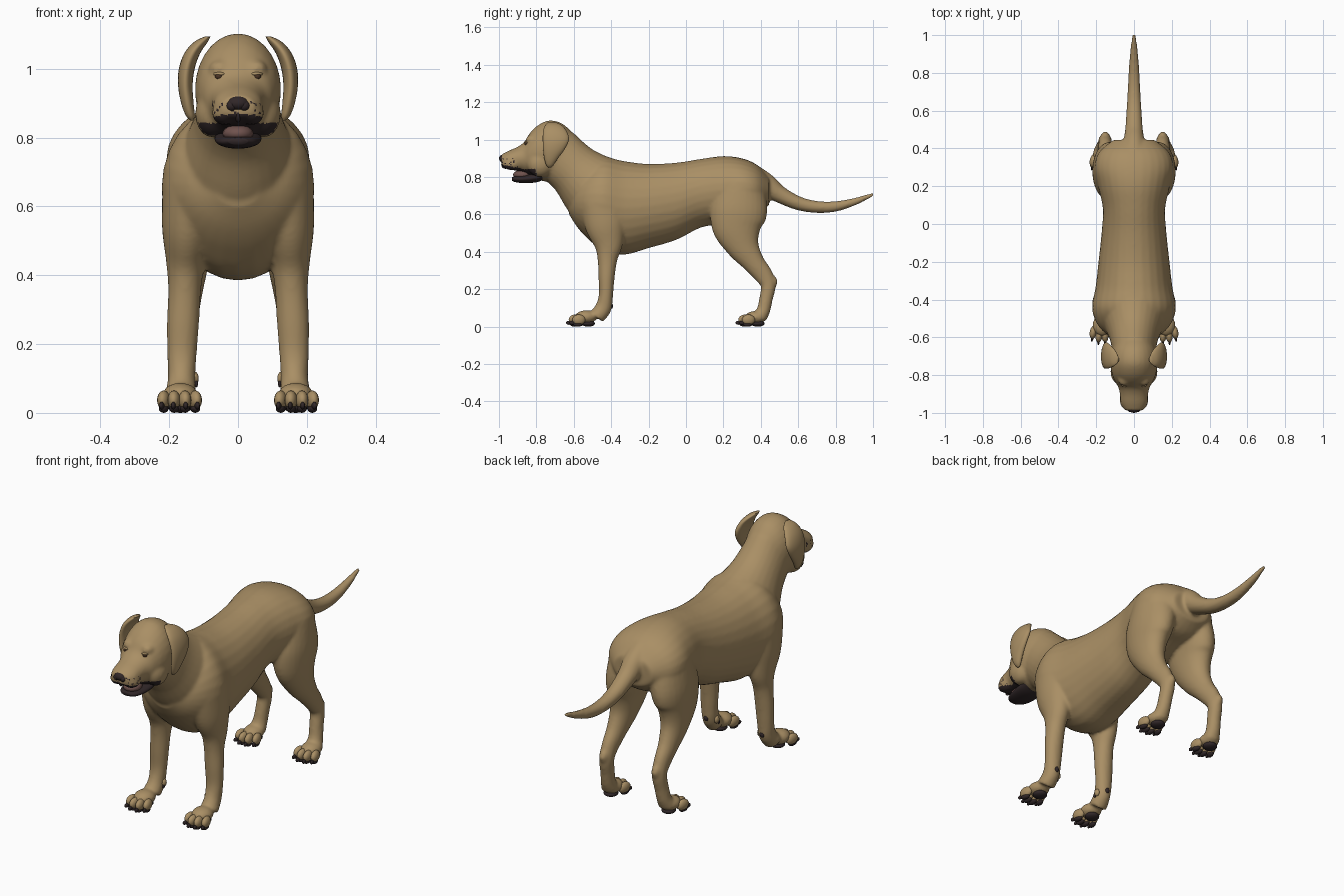
import bpy, bmesh, math, random
from mathutils import Vector, Matrix

random.seed(4)


def material(name, rgb):
    m = bpy.data.materials.new(name)
    m.diffuse_color = (*rgb, 1)
    return m


TAN = material("tan coat", (0.40, 0.275, 0.13))
DARK = material("dark skin", (0.03, 0.02, 0.021))
PINK = material("mouth pink", (0.16, 0.085, 0.075))
EYE = material("eye brown", (0.07, 0.035, 0.018))


def spline(rows, steps=5):
    """Catmull-Rom through tuples of numbers."""
    out = []
    for i in range(len(rows) - 1):
        p = [rows[max(i - 1, 0)], rows[i], rows[i + 1], rows[min(i + 2, len(rows) - 1)]]
        for s in range(steps):
            t = s / steps
            out.append([0.5 * (2 * b + (c - a) * t + (2 * a - 5 * b + 4 * c - d) * t * t
                               + (3 * b - a - 3 * c + d) * t ** 3) for a, b, c, d in zip(*p)])
    return out + [list(rows[-1])]


def loft(bm, rows, side=1, axis=None, n=28):
    """Elliptical tube; rows are (x, y, z, half width in x, half depth)."""
    rows = spline(rows)
    pts = [Vector((side * r[0], r[1], r[2])) for r in rows]
    rings = []
    for i, r in enumerate(rows):
        t = axis or (pts[min(i + 1, len(pts) - 1)] - pts[max(i - 1, 0)])
        nrm = Vector((0, -t[2], t[1])).normalized()
        rings.append([bm.verts.new(pts[i] + Vector((math.cos(k * math.tau / n) * r[3], 0, 0))
                                   + nrm * math.sin(k * math.tau / n) * r[4]) for k in range(n)])
    for a, b in zip(rings, rings[1:]):
        for k in range(n):
            bm.faces.new((a[k], a[(k + 1) % n], b[(k + 1) % n], b[k]))
    bm.faces.new(rings[0])
    bm.faces.new(rings[-1])


def stations(bm, rows):
    """Upright cross-sections; rows are (y, top, bottom, half width)."""
    loft(bm, [(0, y, (t + b) / 2, w, (t - b) / 2) for y, t, b, w in rows], axis=(0, 1, 0))


def blob(bm, loc, rad, turn=0, seg=16):
    mat = Matrix.Translation(loc) @ Matrix.Rotation(turn, 4, 'Z') @ Matrix.Diagonal((*rad, 1))
    bmesh.ops.create_uvsphere(bm, u_segments=seg, v_segments=seg // 2 + 2, radius=1, matrix=mat)


def finish(name, bm, mat):
    bmesh.ops.recalc_face_normals(bm, faces=bm.faces)
    me = bpy.data.meshes.new(name)
    bm.to_mesh(me)
    bm.free()
    me.materials.append(mat)
    for p in me.polygons:
        p.use_smooth = True
    ob = bpy.data.objects.new(name, me)
    bpy.context.collection.objects.link(ob)
    return ob


# Body: torso, neck, head, legs and tail, fused into one skin
bm = bmesh.new()
stations(bm, [(-.625, .72, .60, .07), (-.58, .80, .53, .15), (-.52, .865, .465, .20),
              (-.44, .905, .405, .222), (-.33, .885, .385, .203), (-.2, .87, .42, .188),
              (-.05, .877, .465, .172), (.08, .897, .53, .165), (.2, .912, .55, .19),
              (.3, .90, .58, .208), (.38, .865, .60, .185), (.445, .80, .65, .11)])
loft(bm, [(0, -.38, .66, .19, .22), (0, -.50, .75, .165, .188), (0, -.60, .84, .128, .147),
          (0, -.70, .93, .112, .145)])
stations(bm, [(-.60, 1.03, .84, .075), (-.66, 1.085, .80, .112), (-.73, 1.103, .775, .125),
              (-.79, 1.078, .785, .118), (-.835, 1.035, .805, .10), (-.865, .988, .82, .083),
              (-.90, .962, .832, .075), (-.95, .940, .842, .069), (-.987, .92, .862, .048)])
loft(bm, [(0, .36, .79, .075, .075), (0, .43, .755, .058, .062), (0, .5, .708, .047, .046),
          (0, .6, .660, .040, .037), (0, .7, .640, .034, .032), (0, .8, .643, .029, .028),
          (0, .9, .668, .022, .020), (0, .97, .695, .014, .013), (0, 1.004, .708, .009, .008)])
for s in (1, -1):
    loft(bm, [(.13, -.44, .66, .09, .13), (.145, -.43, .54, .076, .11), (.152, -.415, .44, .057, .078),
              (.155, -.42, .36, .048, .053), (.160, -.425, .26, .047, .043), (.163, -.428, .17, .043, .038),
              (.164, -.442, .10, .040, .044), (.167, -.478, .052, .046, .042)], s)
    loft(bm, [(.10, .29, .76, .105, .13), (.13, .282, .63, .09, .153), (.14, .275, .53, .076, .135),
              (.146, .305, .43, .060, .09), (.150, .360, .345, .046, .060), (.152, .415, .275, .037, .050),
              (.153, .440, .22, .035, .040), (.157, .428, .15, .034, .036), (.162, .415, .09, .036, .036),
              (.166, .395, .05, .045, .038)], s)
    blob(bm, (s * .152, .462, .240), (.024, .028, .035))       # heel point
    blob(bm, (s * .168, -.535, .052), (.052, .060, .036))      # front foot
    blob(bm, (s * .168, .372, .050), (.050, .060, .034))       # hind foot
    blob(bm, (s * .052, -.825, 1.0), (.032, .032, .026))       # brow
    blob(bm, (s * .040, -.930, .872), (.036, .055, .036))      # upper lip
    blob(bm, (s * .075, -.78, .87), (.05, .07, .07))           # cheek
body = finish("body", bm, TAN)
mod = body.modifiers.new("fuse", 'REMESH')
mod.mode = 'VOXEL'
mod.voxel_size = .008
mod.use_smooth_shade = True
mod = body.modifiers.new("soften", 'SMOOTH')
mod.iterations = 7
dg = bpy.context.evaluated_depsgraph_get()
skin = bpy.data.meshes.new_from_object(body.evaluated_get(dg))
body.modifiers.clear()
body.data = skin
skin.materials.clear()
for m in (TAN, DARK):
    skin.materials.append(m)
# Dark lips, muzzle freckles and soles by position
for p in skin.polygons:
    x, y, z = p.center
    lip = y < -.80 and z < .842 + max(0, -.86 - y) * .2
    freckle = y < -.875 and z < .905 and random.random() < .09
    p.material_index = int(lip or freckle or z < .02)
    p.use_smooth = True
bpy.context.view_layer.update()

# Ears
bm = bmesh.new()
for s in (1, -1):
    rows = [(1.094, -.735, -.70, .088, .008), (1.078, -.752, -.665, .108, .02), (1.045, -.764, -.638, .133, .023),
            (1.0, -.766, -.626, .149, .023), (.95, -.764, -.648, .153, .021), (.90, -.758, -.684, .147, .018),
            (.865, -.748, -.708, .139, .013), (.85, -.736, -.722, .134, .004)]
    loft(bm, [(x, (f + b) / 2, z, w, (b - f) / 2) for z, f, b, x, w in rows], s, axis=(0, 0, 1))
finish("ears", bm, TAN)

# Nose with the groove below it
bm = bmesh.new()
blob(bm, (0, -.972, .900), (.034, .028, .022))
for s in (1, -1):
    blob(bm, (s * .018, -.974, .893), (.019, .022, .018))
blob(bm, (0, -.966, .868), (.009, .022, .024))
finish("nose", bm, DARK)

# Lower jaw and open mouth
bm = bmesh.new()
stations(bm, [(-.75, .835, .79, .06), (-.80, .825, .772, .068), (-.86, .812, .768, .063),
              (-.905, .806, .771, .050), (-.93, .799, .780, .028)])
finish("lower_jaw", bm, DARK)
bm = bmesh.new()
blob(bm, (0, -.875, .812), (.045, .05, .026))
finish("tongue", bm, PINK)

# Eyes, set on the face surface
eyes, lids = bmesh.new(), bmesh.new()
for s in (1, -1):
    ok, hit, nrm, idx = body.ray_cast(Vector((s * .055, -2, .978)), Vector((0, 1, 0)))
    c = hit if ok else Vector((s * .055, -.855, .978))
    blob(eyes, c + Vector((0, .005, 0)), (.012, .011, .010))
    blob(lids, c + Vector((0, .008, .007)), (.019, .012, .006), s * .5)
finish("eyes", eyes, EYE)
finish("eyelids", lids, TAN)

# Toes, claws and pads on all four feet
toes, claws, pads = bmesh.new(), bmesh.new(), bmesh.new()
for s in (1, -1):
    for fy in (-.535, .372):
        for dx, dy in ((-.046, -.038), (-.016, -.056), (.016, -.056), (.046, -.038)):
            x, y = s * (.170 + dx), fy + dy
            turn = s * dx * 4
            blob(toes, (x, y, .037), (.0185, .036, .028), turn)
            blob(claws, (x + s * dx * .12, y - .034, .021), (.007, .017, .011), turn, 10)
            blob(pads, (x, y - .004, .013), (.014, .026, .013), turn, 12)
        blob(pads, (s * .168, fy + .012, .017), (.036, .036, .017))
    blob(pads, (s * .163, -.403, .110), (.014, .013, .016), 0, 12)
    blob(toes, (s * .126, -.435, .100), (.012, .016, .020), 0, 12)
    blob(claws, (s * .121, -.446, .084), (.005, .008, .010), 0, 10)
finish("toes", toes, TAN)
finish("claws", claws, DARK)
finish("paw_pads", pads, DARK)
